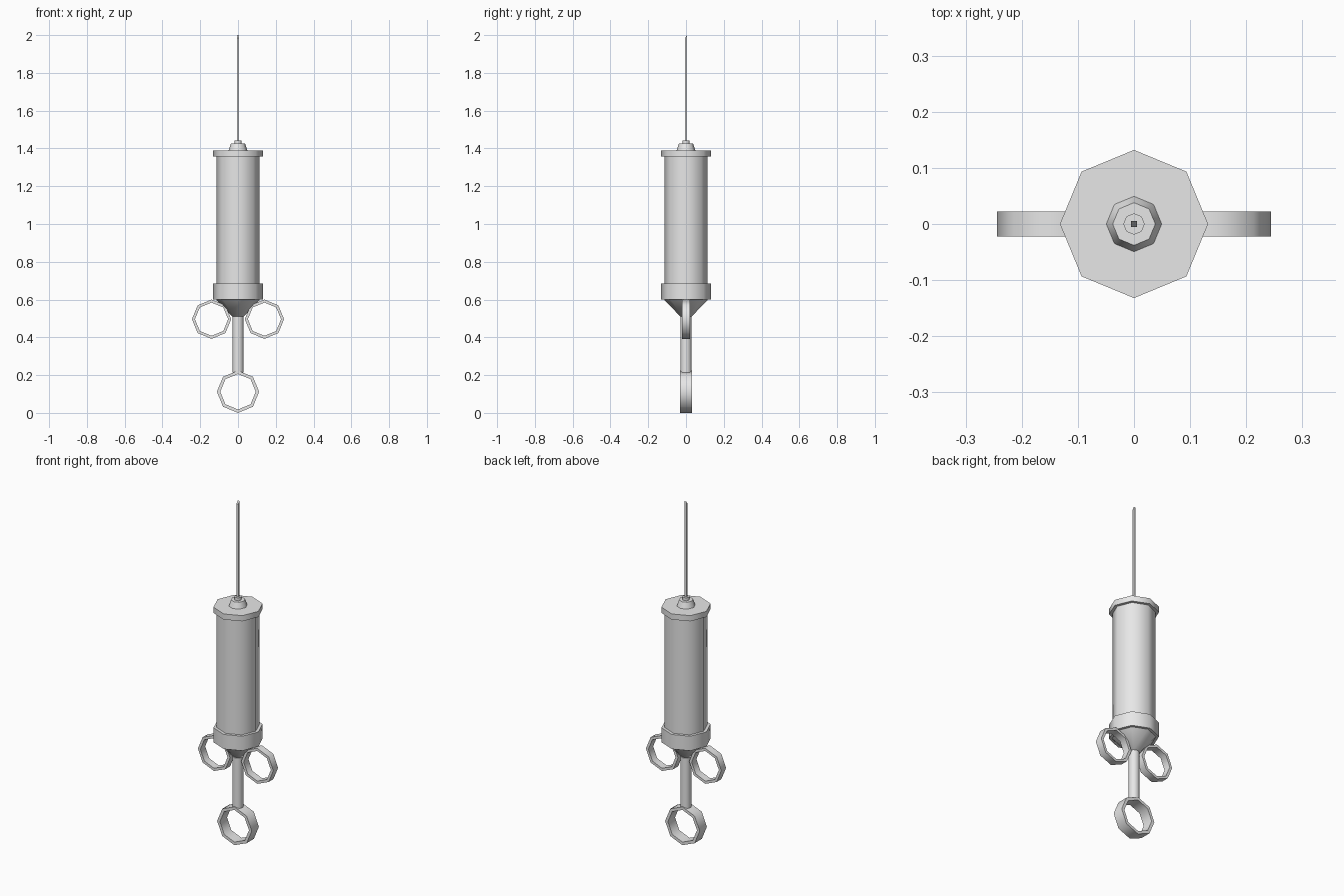
import bpy, bmesh, math
from mathutils import Matrix, Vector

cube = bpy.data.objects.get("Cube")
if cube:
    bpy.data.objects.remove(cube, do_unlink=True)

METAL = bpy.data.materials.new("light_grey_metal")
METAL.use_nodes = True
GREY = (0.8, 0.8, 0.8, 1)
METAL.diffuse_color = GREY
METAL.node_tree.nodes["Principled BSDF"].inputs["Base Color"].default_value = GREY


def lathe(name, profile, sides=8, turn=0.0, closed=False, matrix=Matrix()):
    """Turn a (radius, height) profile around z; closed joins last to first, else cap ends."""
    bm = bmesh.new()
    rows = [[bm.verts.new((r * math.cos(turn + math.tau * i / sides),
                           r * math.sin(turn + math.tau * i / sides), z))
             for i in range(sides)] for r, z in profile]
    pairs = list(zip(rows, rows[1:]))
    if closed:
        pairs.append((rows[-1], rows[0]))
    else:
        bm.faces.new(rows[0][::-1])
        bm.faces.new(rows[-1])
    for low, high in pairs:
        for i in range(sides):
            j = (i + 1) % sides
            bm.faces.new((low[i], low[j], high[j], high[i]))
    bm.transform(matrix)
    bmesh.ops.recalc_face_normals(bm, faces=bm.faces)
    mesh = bpy.data.meshes.new(name)
    bm.to_mesh(mesh)
    bm.free()
    mesh.materials.append(METAL)
    obj = bpy.data.objects.new(name, mesh)
    bpy.context.collection.objects.link(obj)
    bpy.ops.object.select_all(action='DESELECT')
    obj.select_set(True)
    bpy.context.view_layer.objects.active = obj
    bpy.ops.object.shade_smooth_by_angle(angle=math.radians(50))
    return obj


def ring(name, x, z, outer, inner, half):
    """Octagonal finger ring whose hole runs front to back."""
    matrix = Matrix.Translation((x, 0, z)) @ Matrix.Rotation(math.pi / 2, 4, 'X')
    lathe(name, [(inner, -half), (outer, -half), (outer, half), (inner, half)],
          closed=True, matrix=matrix)


# Body
lathe("barrel", [(0.115, 0.66), (0.115, 1.37)])
lathe("top_cap", [(0.132, 1.357), (0.132, 1.39)])
lathe("bottom_collar", [(0.132, 0.6), (0.132, 0.685)])
lathe("bottom_cone", [(0.03, 0.51), (0.118, 0.602)])

# Plunger
lathe("plunger_rod", [(0.03, 0.215), (0.03, 0.53)])
ring("thumb_ring", 0, 0.112, 0.112, 0.094, 0.033)
for side, name in ((1, "left_finger_ring"), (-1, "right_finger_ring")):
    ring(name, side * 0.14, 0.496, 0.104, 0.088, 0.022)

# Nozzle and needle
lathe("nozzle", [(0.05, 1.388), (0.038, 1.425)])
lathe("needle_hub", [(0.019, 1.42), (0.019, 1.442)])
needle = lathe("needle", [(0.0078, 1.44), (0.0078, 2.0)], sides=4, turn=math.pi / 4)

# Slanted needle tip
for v in needle.data.vertices:
    if v.co.z > 1.9 and v.co.y < 0:
        v.co.z -= 0.015
